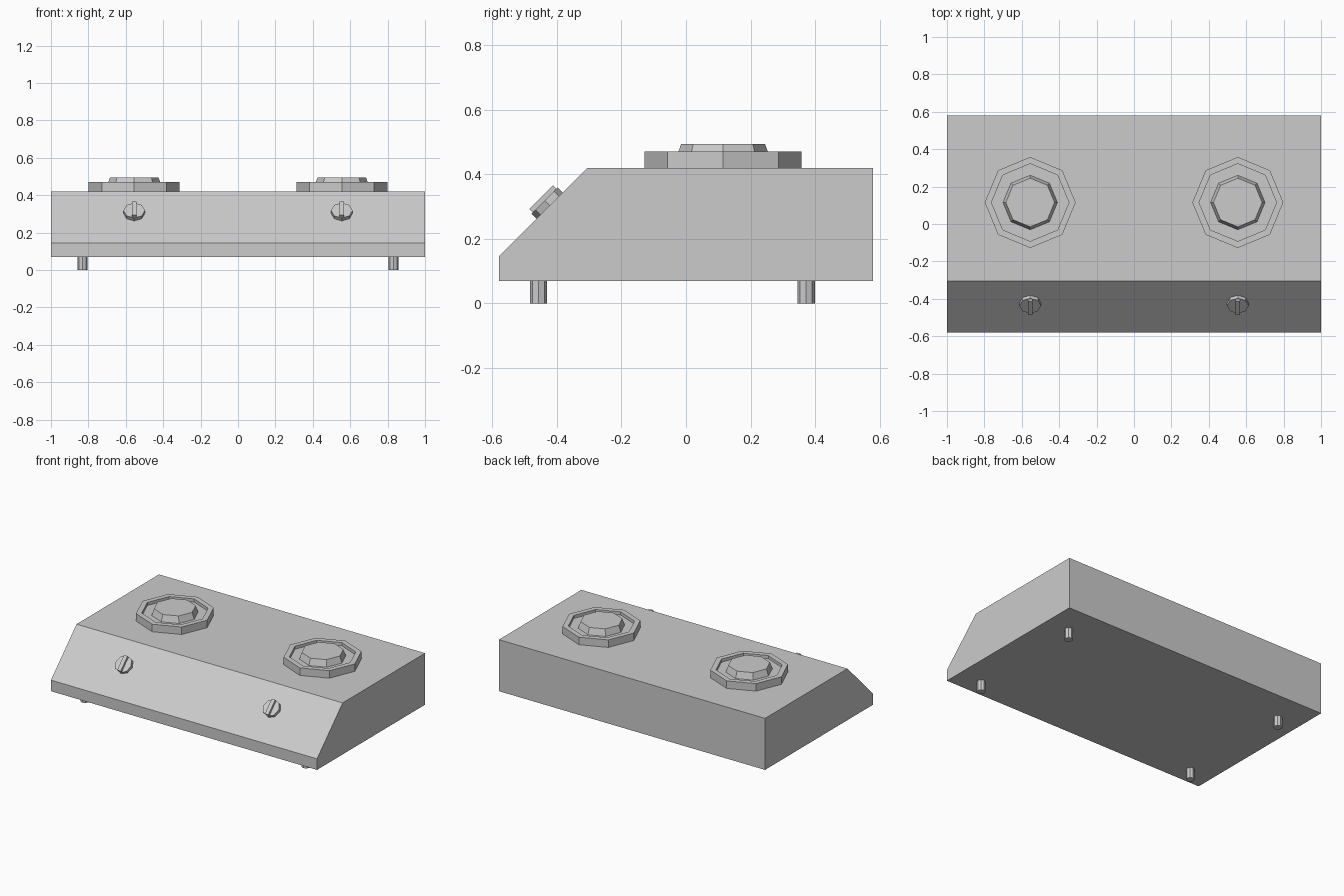
import bpy
import bmesh
import math
from mathutils import Matrix, Vector

cube = bpy.data.objects.get("Cube")
if cube:
    bpy.data.objects.remove(cube, do_unlink=True)

grey = bpy.data.materials.new("light grey enamel")
grey.use_nodes = True
colour = (0.6, 0.6, 0.6, 1)
grey.diffuse_color = colour
grey.node_tree.nodes["Principled BSDF"].inputs["Base Color"].default_value = colour

SIDES = 8


def add_object(name, bm, matrix=Matrix()):
    bmesh.ops.recalc_face_normals(bm, faces=bm.faces)
    mesh = bpy.data.meshes.new(name)
    bm.to_mesh(mesh)
    bm.free()
    mesh.materials.append(grey)
    obj = bpy.data.objects.new(name, mesh)
    obj.matrix_world = matrix
    bpy.context.collection.objects.link(obj)
    return obj


def turned(name, profile, matrix):
    """Faceted solid from (radius, height) rings, capped at both ends."""
    bm = bmesh.new()
    rings = []
    for r, z in profile:
        angles = [math.tau * i / SIDES for i in range(SIDES)]
        rings.append([bm.verts.new((r * math.cos(a), r * math.sin(a), z)) for a in angles])
    for low, high in zip(rings, rings[1:]):
        for i in range(SIDES):
            j = (i + 1) % SIDES
            bm.faces.new((low[i], low[j], high[j], high[i]))
    bm.faces.new(rings[0])
    bm.faces.new(rings[-1])
    return add_object(name, bm, matrix)


def box(name, size, centre, matrix):
    bm = bmesh.new()
    bmesh.ops.create_cube(bm, size=1)
    bmesh.ops.scale(bm, vec=size, verts=bm.verts)
    bmesh.ops.translate(bm, vec=centre, verts=bm.verts)
    return add_object(name, bm, matrix)


# Body: side profile with sloping control panel, extruded across the width
bm = bmesh.new()
side = [(-0.58, 0.07), (0.58, 0.07), (0.58, 0.42), (-0.305, 0.42), (-0.58, 0.145)]
face = bm.faces.new([bm.verts.new((-1, y, z)) for y, z in side])
extruded = bmesh.ops.extrude_face_region(bm, geom=[face])
moved = [v for v in extruded["geom"] if isinstance(v, bmesh.types.BMVert)]
bmesh.ops.translate(bm, vec=(2, 0, 0), verts=moved)
# close the starting side if the extrusion removed it
bmesh.ops.holes_fill(bm, edges=[e for e in bm.edges if e.is_boundary])
add_object("stove_body", bm)

for label, sign in (("left", 1), ("right", -1)):
    # Burner: recessed ring with a tapered cap in the middle
    burner = Matrix.Translation((0.555 * sign, 0.115, 0))
    turned(label + "_burner_ring",
           [(0.243, 0.415), (0.243, 0.471), (0.207, 0.471), (0.207, 0.45)], burner)
    turned(label + "_burner_cap", [(0.146, 0.449), (0.13, 0.494)], burner)

    # Knob: disc and grip bar standing square to the sloping panel
    panel = Matrix.Translation((0.555 * sign, -0.422, 0.303)) @ Matrix.Rotation(math.radians(45), 4, "X")
    turned(label + "_knob", [(0.0575, -0.004), (0.0575, 0.022)], panel)
    box(label + "_knob_grip", Vector((0.026, 0.104, 0.018)), Vector((0, 0, 0.029)), panel)

    # Feet
    for place, y in (("front", -0.457), ("back", 0.372)):
        turned(f"{place}_{label}_foot", [(0.027, 0), (0.027, 0.075)],
               Matrix.Translation((0.831 * sign, y, 0)))
